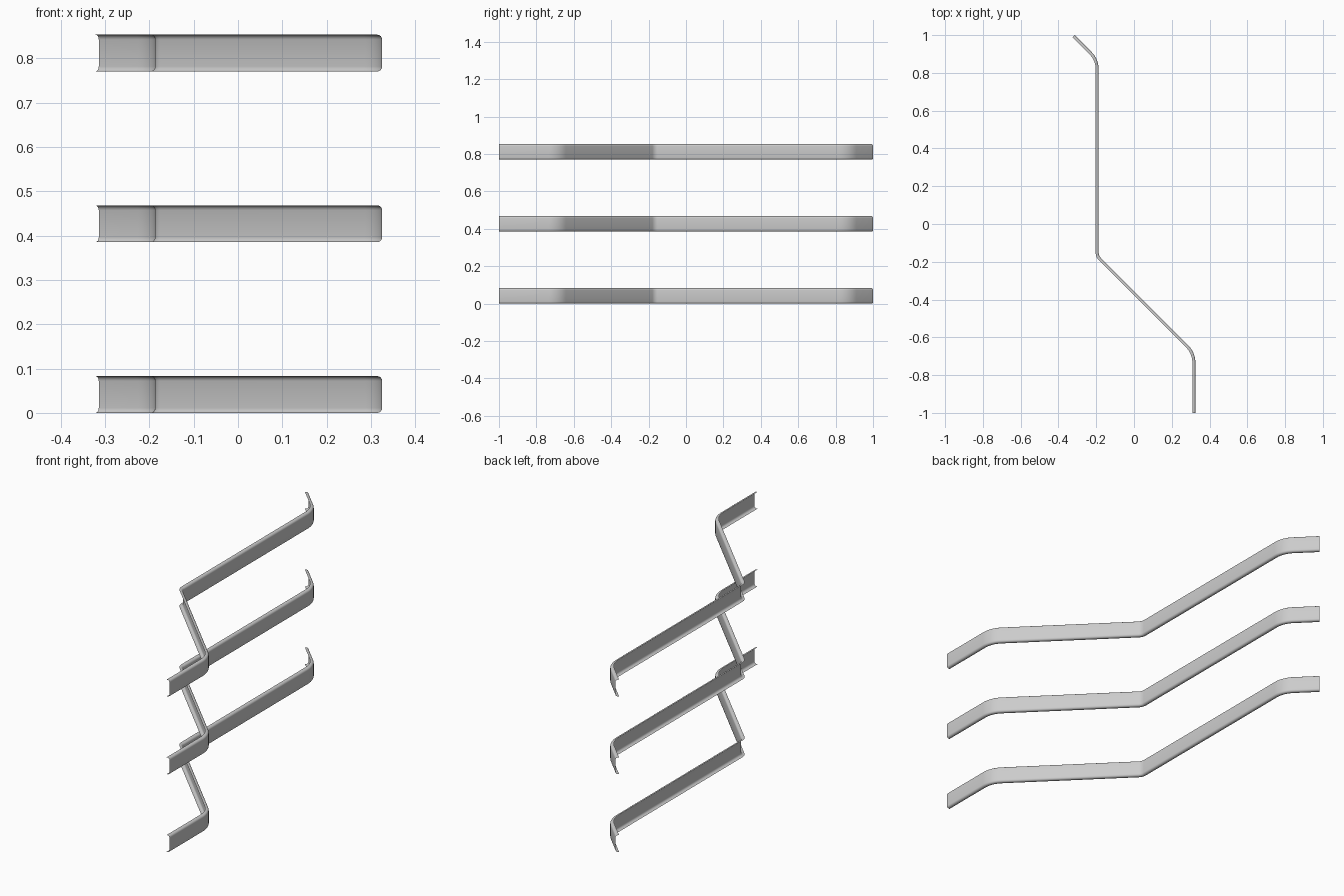
import bpy, bmesh, math
from mathutils import Vector

if "Cube" in bpy.data.objects:
    bpy.data.objects.remove(bpy.data.objects["Cube"])

metal = bpy.data.materials.new("light grey metal")
metal.diffuse_color = (0.6, 0.6, 0.6, 1)
metal.use_nodes = True
metal.node_tree.nodes["Principled BSDF"].inputs["Base Color"].default_value = metal.diffuse_color

H = 0.083          # rail height
SPACING = 0.385    # distance between rails


def fillet(points, radii, steps=8):
    """Round the inner corners of a 2D path with arcs."""
    pts = [Vector(p) for p in points]
    out = [pts[0]]
    for a, c, b, r in zip(pts, pts[1:], pts[2:], radii):
        u, v = (a - c).normalized(), (b - c).normalized()
        half = u.angle(v) / 2
        centre = c + (u + v).normalized() * r / math.sin(half)
        s = c + u * r / math.tan(half) - centre
        e = c + v * r / math.tan(half) - centre
        sweep = math.pi - 2 * half
        for i in range(steps + 1):
            t = i / steps
            out.append(centre + (s * math.sin((1 - t) * sweep)
                                 + e * math.sin(t * sweep)) / math.sin(sweep))
    out.append(pts[-1])
    return out


# rail course seen from above, along the outer face
path = fillet([(-0.314, 1.0), (-0.187, 0.873), (-0.187, -0.168),
               (0.325, -0.68), (0.325, -1.0)], [0.13, 0.04, 0.13])

# shallow channel section: (setback from outer face, height)
r = 0.011
top = [(0.016, H)] + [(r - r * math.sin(a), H - r + r * math.cos(a))
                      for a in (math.radians(90 * i / 4) for i in range(5))]
section = top + [(d, H - z) for d, z in reversed(top)]


def make_rail(name, z0):
    bm = bmesh.new()
    rings = []
    for i, p in enumerate(path):
        d0 = (p - path[max(i - 1, 0)]).normalized()
        d1 = (path[min(i + 1, len(path) - 1)] - p).normalized()
        d = (d0 + d1).normalized()
        scale = 1 / max(d.dot(d1 if d1.length else d0), 0.5)
        n = Vector((-d.y, d.x)) * scale      # points to the outer face
        rings.append([bm.verts.new((p.x - n.x * s, p.y - n.y * s, z0 + z))
                      for s, z in section])
    for a, b in zip(rings, rings[1:]):
        for j in range(len(section) - 1):
            f = bm.faces.new((a[j], a[j + 1], b[j + 1], b[j]))
            f.smooth = True
    bm.normal_update()
    # outer face should look towards +x
    if sum(f.normal.x * f.calc_area() for f in bm.faces) < 0:
        bmesh.ops.reverse_faces(bm, faces=bm.faces[:])
    me = bpy.data.meshes.new(name)
    bm.to_mesh(me)
    bm.free()
    me.materials.append(metal)
    ob = bpy.data.objects.new(name, me)
    bpy.context.collection.objects.link(ob)


for k, label in enumerate(("lower_rail", "middle_rail", "upper_rail")):
    make_rail(label, k * SPACING)
